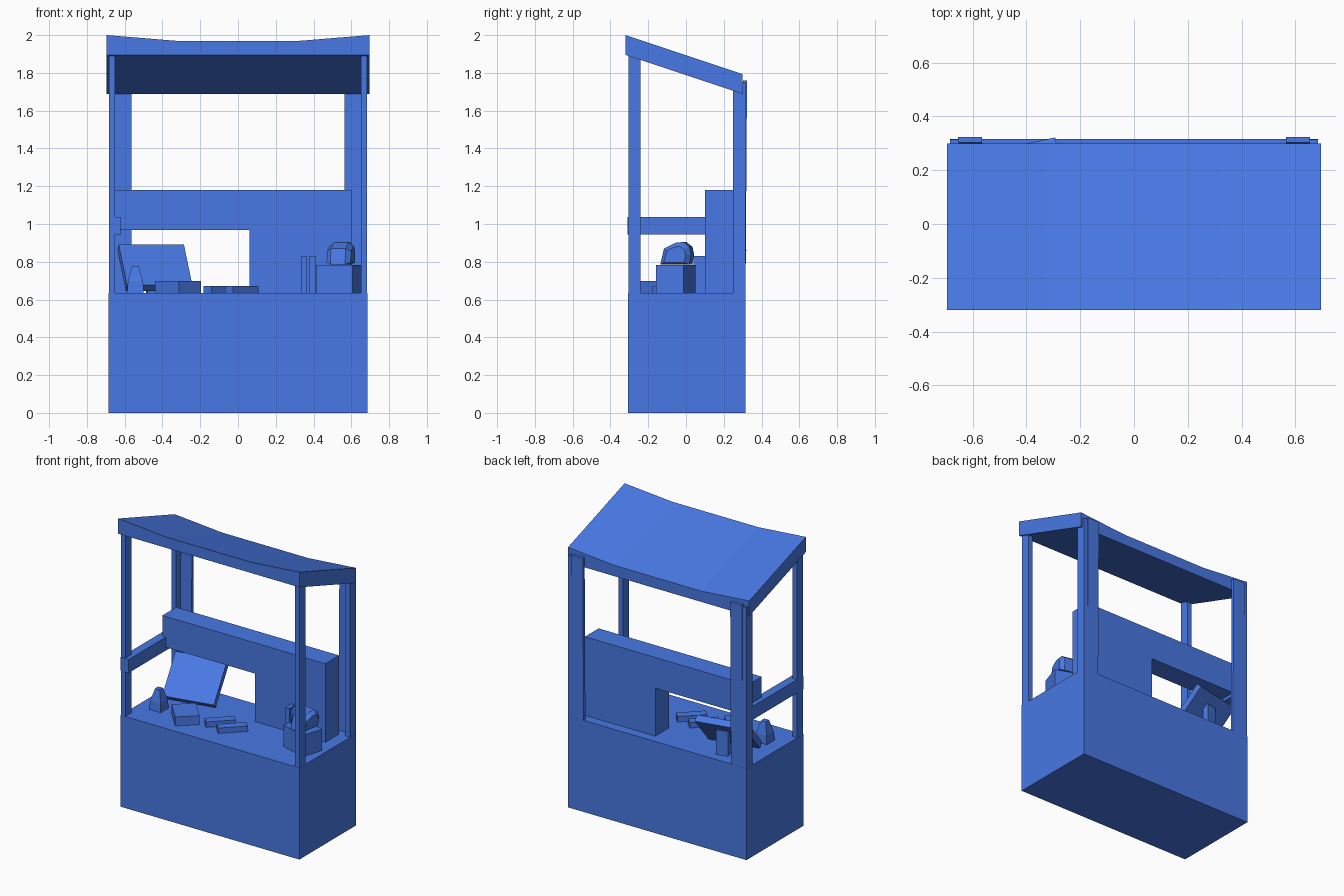
import bpy, bmesh
from math import radians
from mathutils import Matrix, Vector

if "Cube" in bpy.data.objects:
    bpy.data.objects.remove(bpy.data.objects["Cube"])

# One blue finish for the whole stall
blue = bpy.data.materials.new("blue")
blue.diffuse_color = (0.065, 0.19, 0.78, 1)
blue.use_nodes = True
blue.node_tree.nodes["Principled BSDF"].inputs["Base Color"].default_value = blue.diffuse_color


def make(name, verts, faces):
    mesh = bpy.data.meshes.new(name)
    bm = bmesh.new()
    vs = [bm.verts.new(v) for v in verts]
    for f in faces:
        bm.faces.new([vs[i] for i in f])
    bmesh.ops.recalc_face_normals(bm, faces=bm.faces)
    bm.to_mesh(mesh)
    bm.free()
    mesh.materials.append(blue)
    ob = bpy.data.objects.new(name, mesh)
    bpy.context.collection.objects.link(ob)
    return ob


def loft(name, rings):
    """Skin a stack of equal-sized rings and cap both ends."""
    n = len(rings[0])
    verts = [v for r in rings for v in r]
    faces = [list(range(n)), [len(verts) - n + i for i in range(n)]]
    for k in range(len(rings) - 1):
        for i in range(n):
            j = (i + 1) % n
            faces.append([k * n + i, k * n + j, (k + 1) * n + j, (k + 1) * n + i])
    return make(name, verts, faces)


def box(name, x, y, z, lean=0):
    """Box from min/max ranges; lean shifts the top along y."""
    ring = lambda h, d: [(x[0], y[0] + d, h), (x[1], y[0] + d, h),
                         (x[1], y[1] + d, h), (x[0], y[1] + d, h)]
    return loft(name, [ring(z[0], 0), ring(z[1], lean)])


def turned_box(name, centre, size, turn, tilt=0):
    """Box about its centre, tilted about x and then turned about z (degrees)."""
    a, b, c = (s / 2 for s in size)
    ob = box(name, (-a, a), (-b, b), (-c, c))
    ob.data.transform(Matrix.Translation(centre) @ Matrix.Rotation(radians(turn), 4, 'Z')
                      @ Matrix.Rotation(radians(tilt), 4, 'X'))
    return ob


TOP = 0.635  # counter height

# Counter body
box("counter", (-0.685, 0.685), (-0.306, 0.316), (0, TOP))

# Sagging roof, sloping down to the back
profile = [(-0.695, 1.895), (0.695, 1.895), (0.695, 2.0), (0.33, 1.97), (-0.33, 1.97), (-0.695, 2.0)]
loft("roof", [[(x, -0.32, z) for x, z in profile],
              [(x, 0.30, z - 0.207) for x, z in profile]])

# Posts on both sides
for side, s in (("left", -1), ("right", 1)):
    span = lambda a, b: tuple(sorted((s * a, s * b)))
    box(side + "_front_post", span(0.65, 0.684), (-0.305, -0.24), (0.6, 1.91))
    box(side + "_back_post", span(0.65, 0.684), (0.25, 0.315), (0.6, 1.75))
    box(side + "_back_board", span(0.565, 0.655), (0.295, 0.315), (0.6, 1.76), 0.008)

# Side rail, only on the left
box("side_rail", (-0.683, -0.622), (-0.31, 0.25), (0.945, 1.038))

# L-shaped back panel with the opening on the left
outline = [(0.06, TOP), (0.60, TOP), (0.60, 1.18), (-0.65, 1.18), (-0.65, 0.967), (0.06, 0.967)]
loft("back_panel", [[(x, y, z) for x, z in outline] for y in (0.10, 0.25)])

# Leaning display board and its stand
turned_box("display_board", (-0.44, 0.164, 0.768), (0.353, 0.045, 0.305), 12, -45)
turned_box("display_stand", (-0.443, 0.225, 0.72), (0.08, 0.04, 0.17), 12)

# Small bottle with tapered top
loft("bottle", [[(-0.543 + i * r, -0.09 + j * r, z)
                 for i, j in ((-1, -1), (1, -1), (1, 1), (-1, 1))]
                for r, z in ((0.044, TOP), (0.040, 0.695), (0.018, 0.777))])

# Goods on the counter
turned_box("low_box", (-0.318, -0.12, 0.665), (0.155, 0.19, 0.066), 42)
turned_box("flat_pack_1", (-0.095, -0.06, 0.653), (0.19, 0.06, 0.038), 45)
turned_box("flat_pack_2", (0.02, -0.09, 0.653), (0.19, 0.06, 0.038), 45)
turned_box("square_box", (0.535, -0.055, 0.708), (0.20, 0.155, 0.15), -18)
box("book_1", (0.335, 0.366), (0.04, 0.10), (TOP, 0.83))
box("book_2", (0.378, 0.41), (0.04, 0.10), (TOP, 0.83))

# Faceted rounded item on the square box: side profile with smaller end caps
side = [(-0.085, -0.06), (-0.065, 0.025), (-0.005, 0.055), (0.04, 0.06),
        (0.072, 0.035), (0.082, -0.005), (0.072, -0.06)]
place = Matrix.Translation((0.545, -0.045, 0.845)) @ Matrix.Rotation(radians(-12), 4, 'Z')
loft("rounded_item", [[place @ Vector((x, s * y, s * z - (1 - s) * 0.02)) for y, z in side]
                      for x, s in ((-0.065, 0.7), (-0.04, 1), (0.04, 1), (0.065, 0.7))])
